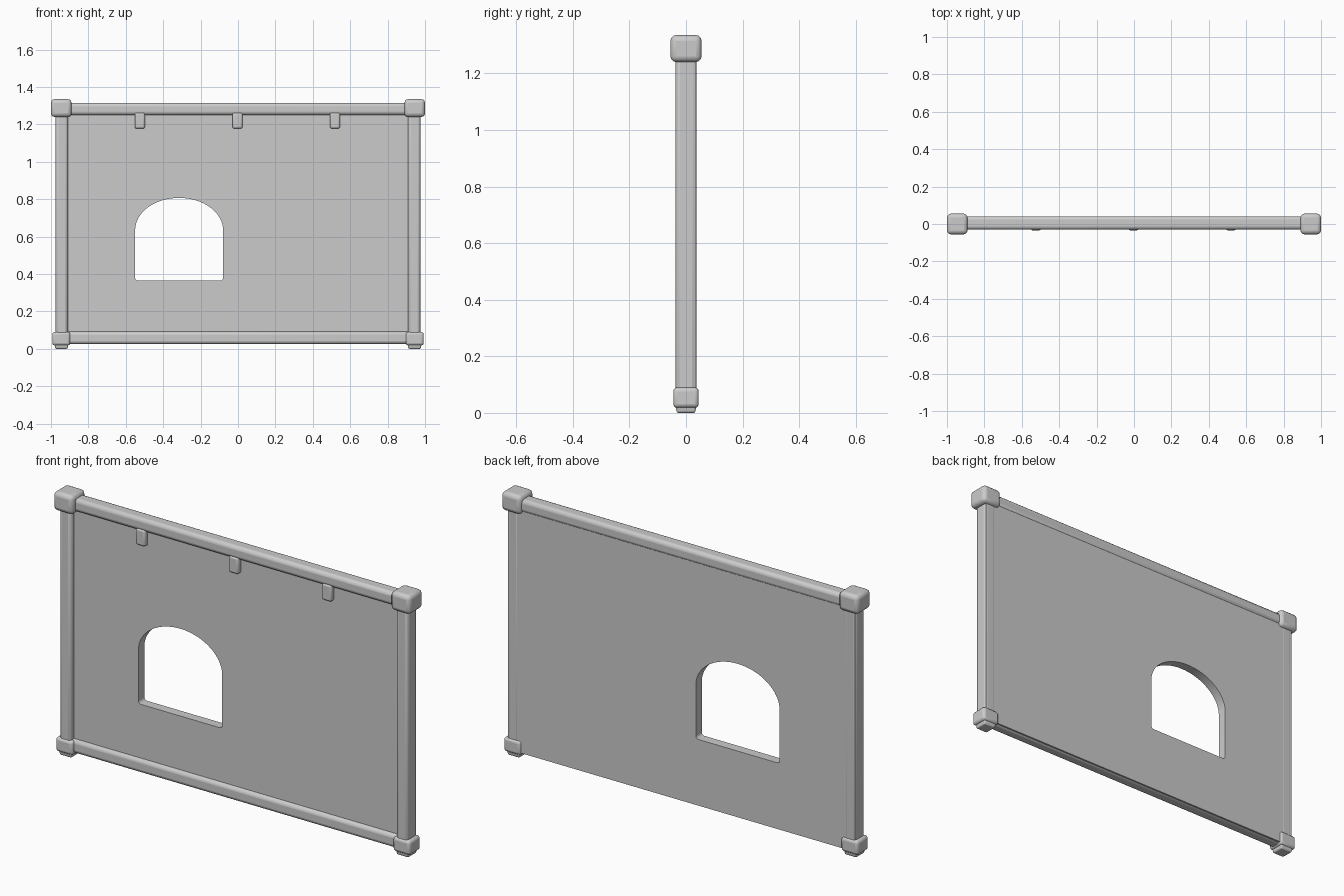
import bpy, bmesh, math

if "Cube" in bpy.data.objects:
    bpy.data.objects.remove(bpy.data.objects["Cube"], do_unlink=True)

grey = bpy.data.materials.new("plain_grey")
grey.use_nodes = True
GREY = (0.6, 0.6, 0.6, 1)
grey.diffuse_color = GREY
grey.node_tree.nodes["Principled BSDF"].inputs["Base Color"].default_value = GREY


def finish(name, bm, bevel=0.0, segments=3):
    """Turn a bmesh into a smooth, optionally rounded object."""
    bmesh.ops.recalc_face_normals(bm, faces=bm.faces)
    mesh = bpy.data.meshes.new(name)
    bm.to_mesh(mesh)
    bm.free()
    mesh.materials.append(grey)
    obj = bpy.data.objects.new(name, mesh)
    bpy.context.collection.objects.link(obj)
    if bevel:
        mod = obj.modifiers.new("rounding", "BEVEL")
        mod.width, mod.segments, mod.limit_method = bevel, segments, "ANGLE"
    bpy.ops.object.select_all(action="DESELECT")
    obj.select_set(True)
    bpy.context.view_layer.objects.active = obj
    bpy.ops.object.shade_smooth_by_angle(angle=math.radians(40))
    return obj


def box(name, xs, ys, zs, bevel, taper=1.0):
    """Rounded box between limits; taper narrows its lower end."""
    bm = bmesh.new()
    bmesh.ops.create_cube(bm, size=1)
    for v in bm.verts:
        k = taper if v.co.z < 0 else 1.0
        v.co = [sum(lim) / 2 + c * s * (lim[1] - lim[0])
                for c, lim, s in zip(v.co, (xs, ys, zs), (k, k, 1))]
    return finish(name, bm, bevel)


# Wall panel with an arched window opening
def loop(bm, points, y):
    verts = [bm.verts.new((x, y, z)) for x, z in points]
    return [bm.edges.new((a, b)) for a, b in zip(verts, verts[1:] + verts[:1])]


BACK, FRONT = 0.036, -0.012
mid, half, sill, spring, rise = -0.315, 0.235, 0.365, 0.635, 0.172
r = 0.015
arch = [(mid + half * math.cos(math.pi * i / 32), spring + rise * math.sin(math.pi * i / 32))
        for i in range(33)]
for side, start in ((-1, math.pi), (1, 1.5 * math.pi)):
    arch += [(mid + side * (half - r) + r * math.cos(start + math.pi * i / 8),
              sill + r + r * math.sin(start + math.pi * i / 8)) for i in range(5)]

bm = bmesh.new()
edges = loop(bm, [(-0.972, 0.03), (0.972, 0.03), (0.972, 1.28), (-0.972, 1.28)], BACK)
edges += loop(bm, arch, BACK)
bmesh.ops.triangle_fill(bm, edges=edges, use_beauty=True, normal=(0, 1, 0))
out = bmesh.ops.extrude_face_region(bm, geom=bm.faces[:], use_keep_orig=True)
for v in out["geom"]:
    if isinstance(v, bmesh.types.BMVert):
        v.co.y = FRONT
finish("wall_panel", bm)

# Horizontal rails
box("top_rail", (-0.95, 0.95), (-0.03, 0.041), (1.25, 1.315), 0.018)
box("bottom_rail", (-0.95, 0.95), (-0.03, 0.034), (0.025, 0.093), 0.018)

# Posts, corner caps and feet on both sides
for side, s in (("left", 1), ("right", -1)):
    def span(a, b):
        return tuple(sorted((s * a, s * b)))
    box(side + "_post", span(0.91, 0.975), (-0.037, 0.037), (0.04, 1.28), 0.015)
    box(side + "_top_cap", span(0.89, 1.0), (-0.055, 0.055), (1.24, 1.335), 0.02)
    box(side + "_bottom_cap", span(0.897, 0.993), (-0.045, 0.045), (0.018, 0.09), 0.014)
    box(side + "_foot", span(0.906, 0.982), (-0.038, 0.038), (0.0, 0.03), 0.006, 0.85)

# Small clips hanging under the top rail
for i, x in enumerate((-0.525, -0.003, 0.518)):
    box(f"clip_{i + 1}", (x - 0.027, x + 0.027), (-0.034, 0.0), (1.178, 1.262), 0.01)
